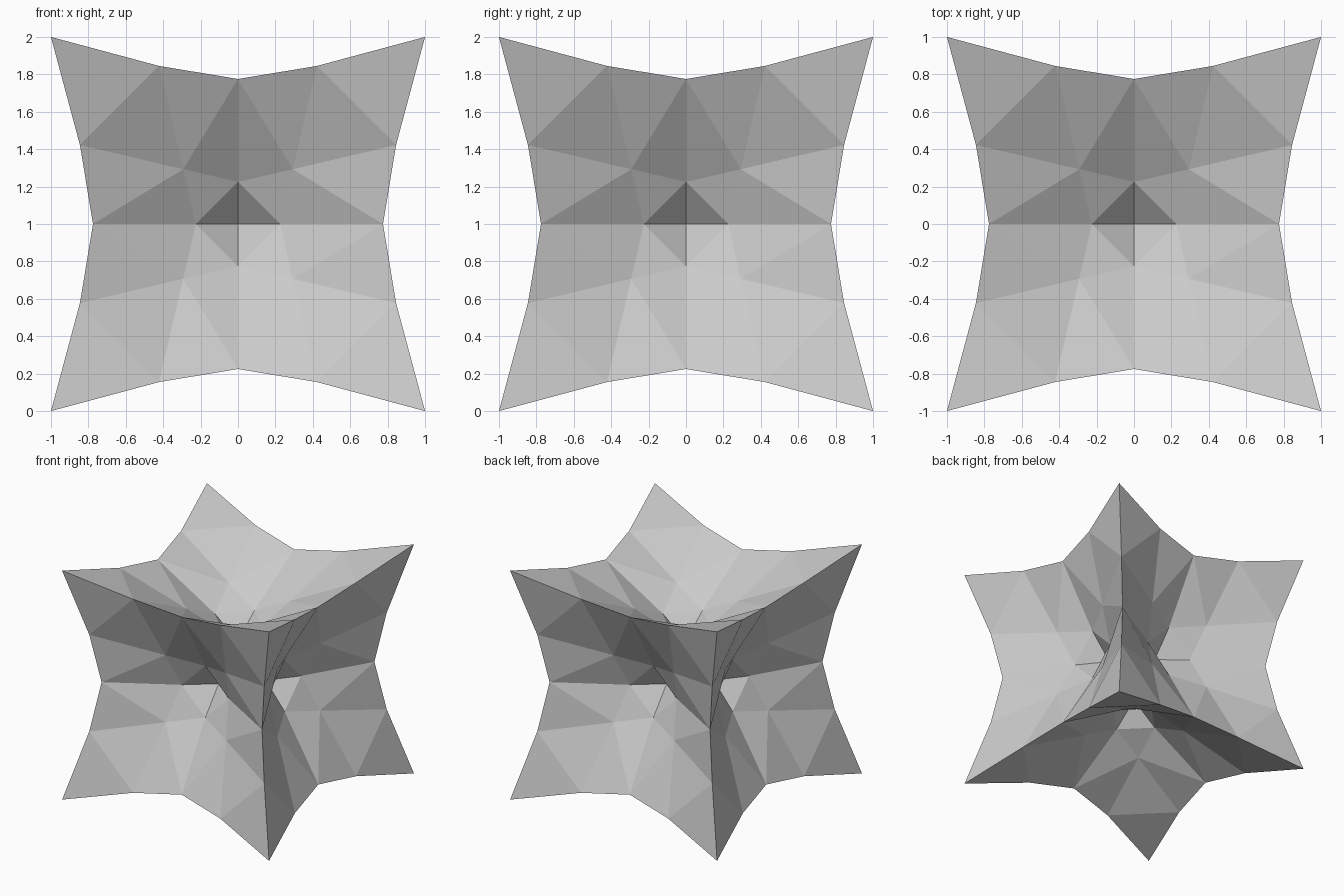
import bpy, bmesh
from mathutils import Vector

if "Cube" in bpy.data.objects:
    bpy.data.objects.remove(bpy.data.objects["Cube"])

# cube divided into a 4 x 4 grid on every side
bm = bmesh.new()
bmesh.ops.create_cube(bm, size=2)
bmesh.ops.subdivide_edges(bm, edges=bm.edges[:], cuts=3, use_grid_fill=True)

# split each quad across the line running out to its farthest corner
for face in bm.faces[:]:
    ring = list(face.verts)
    far = max(range(4), key=lambda i: ring[i].co.length)
    bmesh.utils.face_split(face, ring[far - 1], ring[(far + 1) % 4])

# inverse spherical cast: pull sides inward while the corners stay as points
radius = 3 ** 0.5
for v in bm.verts:
    v.co = 2 * v.co - radius * v.co.normalized()

# rest the lower points on the ground
bmesh.ops.translate(bm, verts=bm.verts, vec=Vector((0, 0, 1)))
bmesh.ops.recalc_face_normals(bm, faces=bm.faces)

mesh = bpy.data.meshes.new("pointed_star_cube")
bm.to_mesh(mesh)
bm.free()
star = bpy.data.objects.new("pointed_star_cube", mesh)
bpy.context.collection.objects.link(star)
